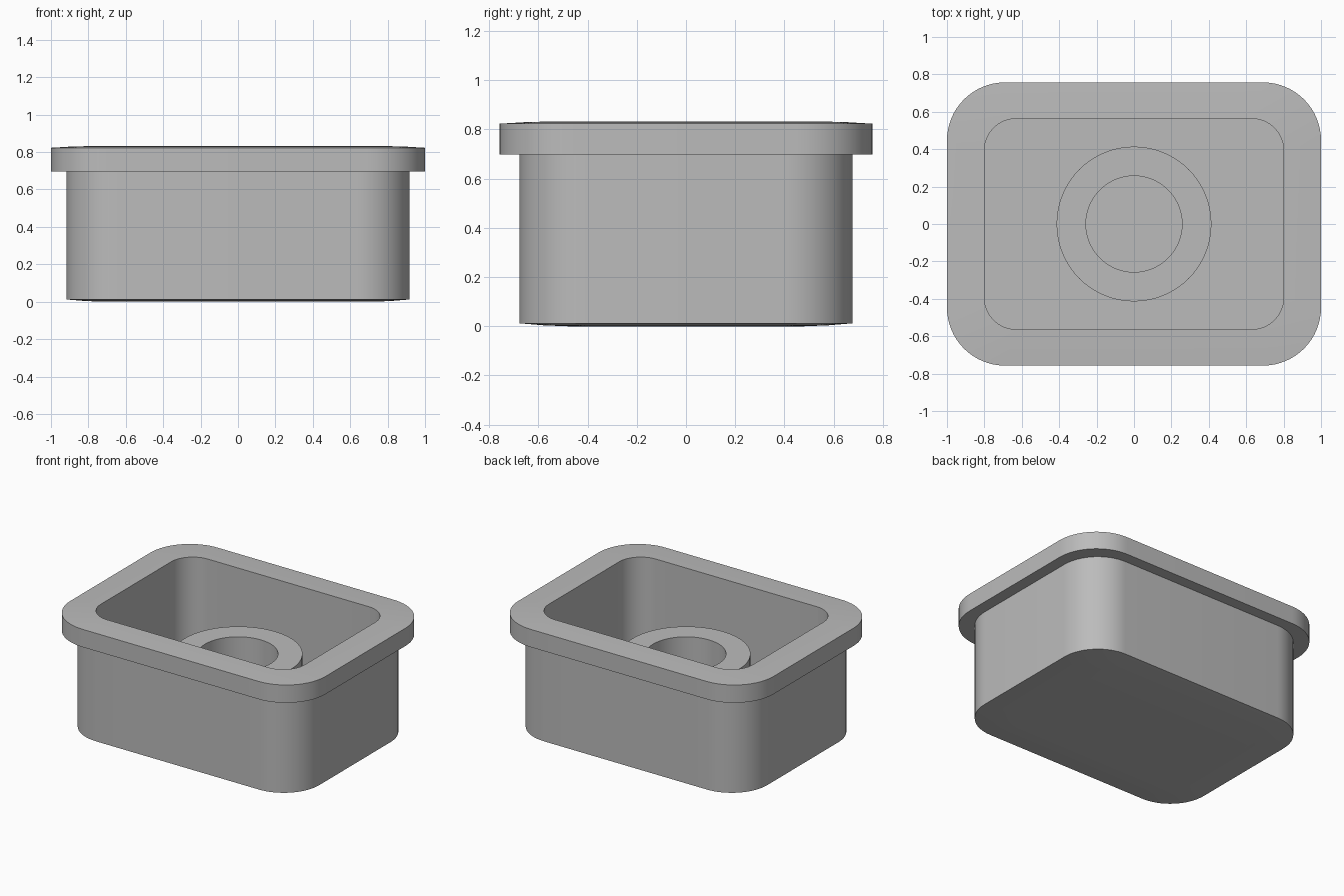
import bpy
import bmesh
from math import sin, cos, pi, radians

old = bpy.data.objects.get("Cube")
if old:
    bpy.data.objects.remove(old, do_unlink=True)

grey = bpy.data.materials.new("matte_grey")
grey.use_nodes = True
grey.diffuse_color = (0.5, 0.5, 0.5, 1)
bsdf = grey.node_tree.nodes["Principled BSDF"]
bsdf.inputs["Base Color"].default_value = (0.5, 0.5, 0.5, 1)
bsdf.inputs["Roughness"].default_value = 0.6

STEPS = 16  # segments per rounded corner


def rounded_loop(bm, half_x, half_y, radius, z):
    """Ring of vertices around a rounded rectangle."""
    verts = []
    for corner, (sx, sy) in enumerate([(1, 1), (-1, 1), (-1, -1), (1, -1)]):
        for i in range(STEPS + 1):
            a = (corner + i / STEPS) * pi / 2
            verts.append(bm.verts.new((sx * (half_x - radius) + radius * cos(a),
                                       sy * (half_y - radius) + radius * sin(a), z)))
    return verts


def loft(name, sections, closed=False):
    """Skin rounded sections in order; cap the ends or join them."""
    bm = bmesh.new()
    loops = [rounded_loop(bm, *s) for s in sections]
    pairs = list(zip(loops, loops[1:]))
    if closed:
        pairs.append((loops[-1], loops[0]))
    else:
        bm.faces.new(loops[0])
        bm.faces.new(loops[-1])
    for a, b in pairs:
        for i in range(len(a)):
            j = (i + 1) % len(a)
            bm.faces.new((a[i], a[j], b[j], b[i]))
    bmesh.ops.remove_doubles(bm, verts=bm.verts, dist=1e-5)
    bmesh.ops.recalc_face_normals(bm, faces=bm.faces)
    mesh = bpy.data.meshes.new(name)
    bm.to_mesh(mesh)
    bm.free()
    mesh.materials.append(grey)
    obj = bpy.data.objects.new(name, mesh)
    bpy.context.collection.objects.link(obj)
    bpy.ops.object.select_all(action="DESELECT")
    obj.select_set(True)
    bpy.context.view_layer.objects.active = obj
    bpy.ops.object.shade_smooth_by_angle(angle=radians(30))
    return obj


FLOOR = 0.12

# Open tray: slightly crowned base, walls, overhanging rim and inner cavity
loft("tray", [
    (0.72, 0.48, 0.16, 0.0),
    (0.82, 0.58, 0.22, 0.004),
    (0.917, 0.677, 0.28, 0.012),
    (0.917, 0.677, 0.28, 0.697),
    (1.0, 0.757, 0.31, 0.697),
    (1.0, 0.757, 0.31, 0.823),
    (0.9, 0.66, 0.24, 0.829),
    (0.8, 0.563, 0.17, 0.832),
    (0.8, 0.563, 0.17, FLOOR),
])

# Round collar standing on the cavity floor
OUTER, INNER, COLLAR_TOP = 0.414, 0.257, 0.545
loft("collar", [
    (OUTER, OUTER, OUTER, FLOOR - 0.01),
    (OUTER, OUTER, OUTER, COLLAR_TOP),
    (INNER, INNER, INNER, COLLAR_TOP),
    (INNER, INNER, INNER, FLOOR - 0.01),
], closed=True)
